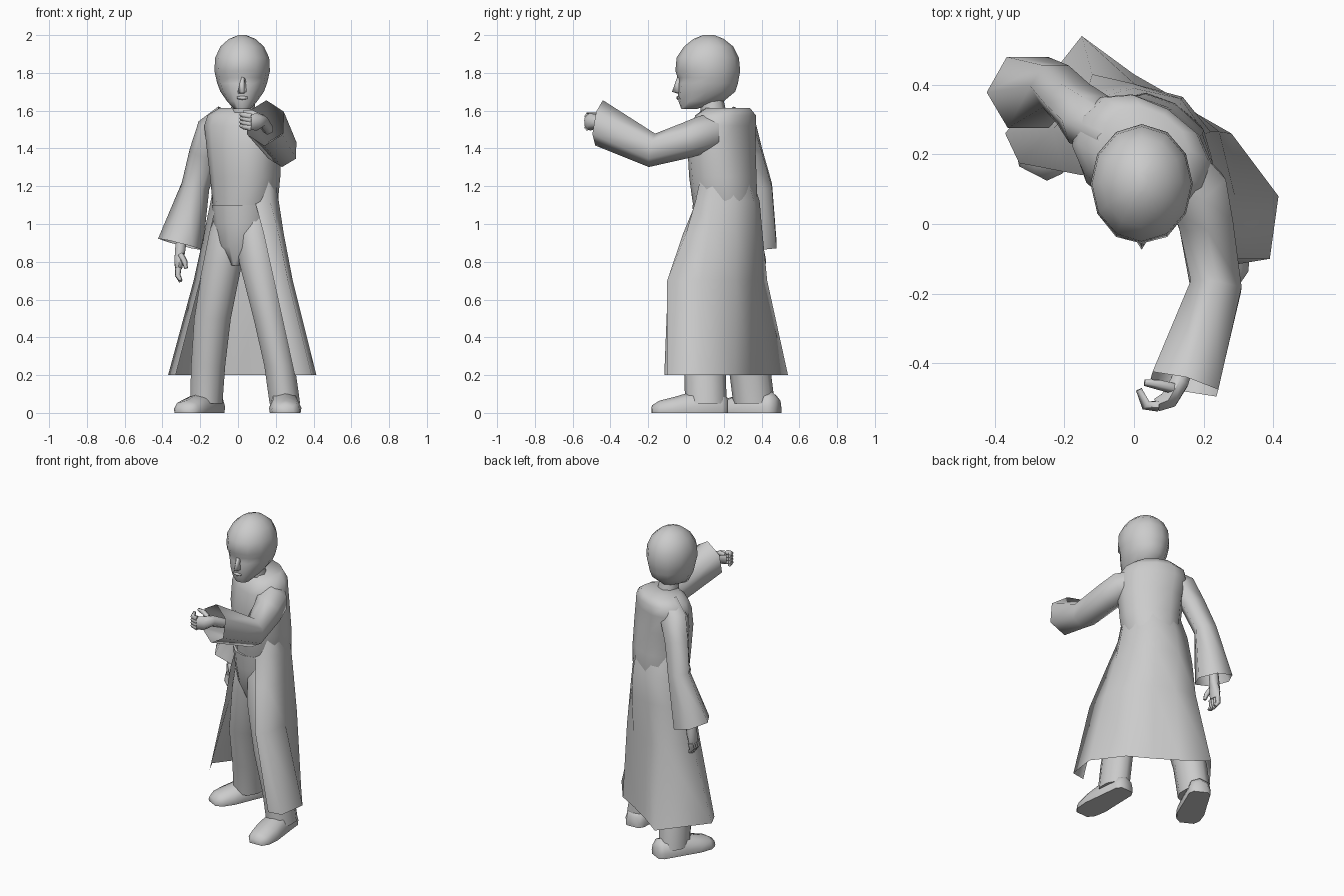
import bpy, bmesh, math
from mathutils import Vector

YAW = math.radians(-31)   # the body is twisted, +x shoulder leading


def skin(name, rings, closed=True, caps=True, angle=60):
    """Bridge a list of equal-length point rings into one surface."""
    bm = bmesh.new()
    vs = [[bm.verts.new(p) for p in r] for r in rings]
    n = len(vs[0])
    for a, b in zip(vs, vs[1:]):
        for i in range(n if closed else n - 1):
            j = (i + 1) % n
            bm.faces.new((a[i], a[j], b[j], b[i]))
    if caps and closed:
        bm.faces.new(vs[0][::-1])
        bm.faces.new(vs[-1])
    bmesh.ops.recalc_face_normals(bm, faces=bm.faces)
    me = bpy.data.meshes.new(name)
    bm.to_mesh(me)
    bm.free()
    me.shade_smooth()
    me.set_sharp_from_angle(angle=math.radians(angle))
    ob = bpy.data.objects.new(name, me)
    bpy.context.collection.objects.link(ob)
    return ob


def flat_ring(x, y, z, a, b, yaw=0.0, n=12, power=1.0):
    """Horizontal (super)ellipse, first point towards the front."""
    pts = []
    for i in range(n):
        t = 2 * math.pi * i / n
        s, c = math.sin(t), -math.cos(t)
        u = a * math.copysign(abs(s) ** power, s)
        v = b * math.copysign(abs(c) ** power, c)
        pts.append(Vector((x + u * math.cos(yaw) - v * math.sin(yaw),
                           y + u * math.sin(yaw) + v * math.cos(yaw), z)))
    return pts


def tube(name, path, n=6, up=(0, 0, 1), caps=False, phase=.5, end=None, angle=75):
    """Tube through (x, y, z, half width, half height) stations."""
    ps = [Vector(p[:3]) for p in path]
    rings = []
    for i, p in enumerate(path):
        t = (ps[min(i + 1, len(ps) - 1)] - ps[max(i - 1, 0)]).normalized()
        if end and i == len(ps) - 1:
            t = Vector(end).normalized()
        side = t.cross(Vector(up)).normalized()
        top = side.cross(t)
        rings.append([ps[i] + side * p[3] * math.cos(2 * math.pi * (k + phase) / n)
                      + top * p[4] * math.sin(2 * math.pi * (k + phase) / n) for k in range(n)])
    return skin(name, rings, caps=caps, angle=angle)


# Head, with a flattened face and dented eye sockets
head = []
for z, a, y0, y1, dent in [(1.61, .045, -.025, .06, 0), (1.65, .08, -.04, .2, -.008),
                           (1.70, .115, -.042, .26, -.006), (1.745, .132, -.042, .275, -.003),
                           (1.775, .139, -.045, .28, .012), (1.81, .147, -.056, .287, -.004),
                           (1.88, .143, -.05, .28, 0), (1.94, .115, -.01, .25, 0),
                           (1.98, .07, .04, .2, 0), (2.0, .02, .09, .15, 0)]:
    ring = flat_ring(.022, (y0 + y1) / 2, z, a, (y1 - y0) / 2)
    for k in (1, -1):
        ring[k].y += dent
    head.append(ring)
skin("head", head)

# Nose and lips
skin("nose", [[Vector((.022 + s * w, y, z)) for s, y in ((-1, -.032), (0, tip), (1, -.032))]
              for z, w, tip in ((1.69, .024, -.045), (1.70, .026, -.074), (1.78, .018, -.046))], angle=120)
tube("lips", [(-.006, -.04, 1.668, .005, .006), (.022, -.043, 1.668, .009, .011),
              (.05, -.04, 1.668, .005, .006)], caps=True)
skin("neck", [flat_ring(.03, .15, 1.56, .07, .07, n=8), flat_ring(.025, .13, 1.7, .055, .06, n=8)])

# Coat body, flat-backed
skin("coat_body", [flat_ring(*r, YAW, power=.88) for r in (
    (.03, .205, 1.06, .15, .155), (.038, .205, 1.13, .17, .165), (.038, .195, 1.25, .184, .168),
    (.03, .188, 1.40, .198, .165), (.022, .2, 1.52, .21, .15),
    (.025, .21, 1.575, .195, .14), (.03, .22, 1.615, .13, .108))], angle=75)

# Coat skirt, open at the front
skirt = {
    1.26: [(.07, .1), (.16, .08), (.19, .14), (.19, .22), (.13, .32), (0, .345), (-.1, .315), (-.12, .24), (-.1, .18)],
    1.12: [(.09, .055), (.17, .05), (.216, .14), (.205, .26), (.135, .36), (0, .39), (-.115, .36), (-.145, .25), (-.11, .16)],
    .95: [(.135, -.015), (.215, 0), (.242, .12), (.22, .265), (.14, .365), (-.01, .405), (-.135, .38), (-.18, .25), (-.15, .14)],
    .70: [(.19, -.095), (.265, -.1), (.29, .08), (.245, .265), (.14, .35), (.01, .395), (-.12, .43), (-.235, .27), (-.2, .15)],
    .20: [(.3, -.115), (.39, -.1), (.415, .08), (.28, .26), (.14, .34), (0, .43), (-.15, .54), (-.37, .26), (-.33, .175)]}
skin("coat_skirt", [[Vector((x, y, z)) for x, y in pts] for z, pts in skirt.items()], closed=False, angle=85)

# Trousers
skin("hips", [flat_ring(.02, .19, z, a, b, YAW) for z, a, b in
              ((.78, .05, .08), (.88, .13, .125), (1.0, .152, .145), (1.1, .16, .155))])
legs = {
    "left": [(-.05, .23, 1.06, .07, .09), (-.058, .232, .95, .1, .115), (-.08, .238, .8, .108, .118),
             (-.135, .275, .5, .102, .11), (-.158, .335, .25, .095, .11), (-.168, .36, .05, .09, .11)],
    "right": [(.08, .16, 1.06, .07, .09), (.088, .15, .95, .1, .115), (.11, .125, .8, .11, .118),
              (.168, .09, .5, .09, .11), (.22, .1, .25, .085, .11), (.248, .105, .05, .085, .11)]}
for side, stations in legs.items():
    skin(side + "_leg", [flat_ring(*s, n=10) for s in stations])


def shoe(name, heel, toe):
    """Shoe lofted from heel to toe: flat sole, rounded top."""
    h, t = Vector((*heel, 0)), Vector((*toe, 0))
    d = (t - h).normalized()
    s = Vector((-d.y, d.x, 0))
    rings = []
    for f, w, ht in ((0, .045, .08), (.08, .068, .11), (.45, .078, .115), (.7, .086, .085),
                     (.9, .075, .065), (1, .045, .04)):
        c = h.lerp(t, f)
        rings.append([c + s * w * u + Vector((0, 0, ht * v)) for u, v in
                      ((-.95, 0), (-1, .3), (-.75, .8), (0, 1), (.75, .8), (1, .3), (.95, 0))])
    skin(name, rings)


shoe("left_shoe", (-.115, .485), (-.29, .145))
shoe("right_shoe", (.238, .22), (.255, -.18))

# Sleeves with flared cuffs
tube("right_sleeve", [(.08, .2, 1.5, .1, .085), (.185, .09, 1.475, .1, .1), (.205, .01, 1.445, .09, .095),
                      (.235, -.18, 1.39, .085, .09), (.145, -.46, 1.535, .113, .122)], end=(-.27, -1, .18))
tube("left_sleeve", [(-.05, .25, 1.55, .09, .06), (-.13, .30, 1.49, .095, .085),
                     (-.175, .345, 1.37, .085, .07), (-.225, .395, 1.2, .075, .07),
                     (-.305, .378, .892, .122, .118)], up=(0, 1, 0), phase=0)


# Hands: a tapered palm, curled fingers and a thumb
def hand(side, palm, fingers, up):
    tube(side + "_hand", palm, up=up, caps=True)
    for i, f in enumerate(fingers):
        tube(f"{side}_finger_{i + 1}", [(*p, r, r) for p, r in zip(f, (.017, .016, .01))],
             n=5, up=(.3, .9, .3), caps=True)


hand("left", [(-.29, .385, 1.0, .03, .03), (-.305, .385, .87, .032, .027),
              (-.312, .38, .81, .028, .045), (-.315, .375, .765, .022, .042)],
     [[(-.315, .375 + o, .77), (-.32, .37 + o, .73), (-.303, .365 + o, .69 + abs(o) * .4)]
      for o in (-.03, -.01, .01, .03)]
     + [[(-.305, .35, .84), (-.283, .335, .8), (-.275, .33, .765)]], (0, 1, 0))
hand("right", [(.16, -.36, 1.5, .03, .03), (.13, -.455, 1.545, .03, .035),
               (.1, -.505, 1.54, .03, .045), (.065, -.52, 1.54, .022, .042)],
     [[(.07, -.522, 1.54 + o), (.035, -.52, 1.545 + o), (.015, -.475, 1.55 + o)]
      for o in (-.03, -.01, .01, .03)]
     + [[(.11, -.47, 1.57), (.07, -.46, 1.59), (.03, -.455, 1.595)]], (0, 0, 1))
